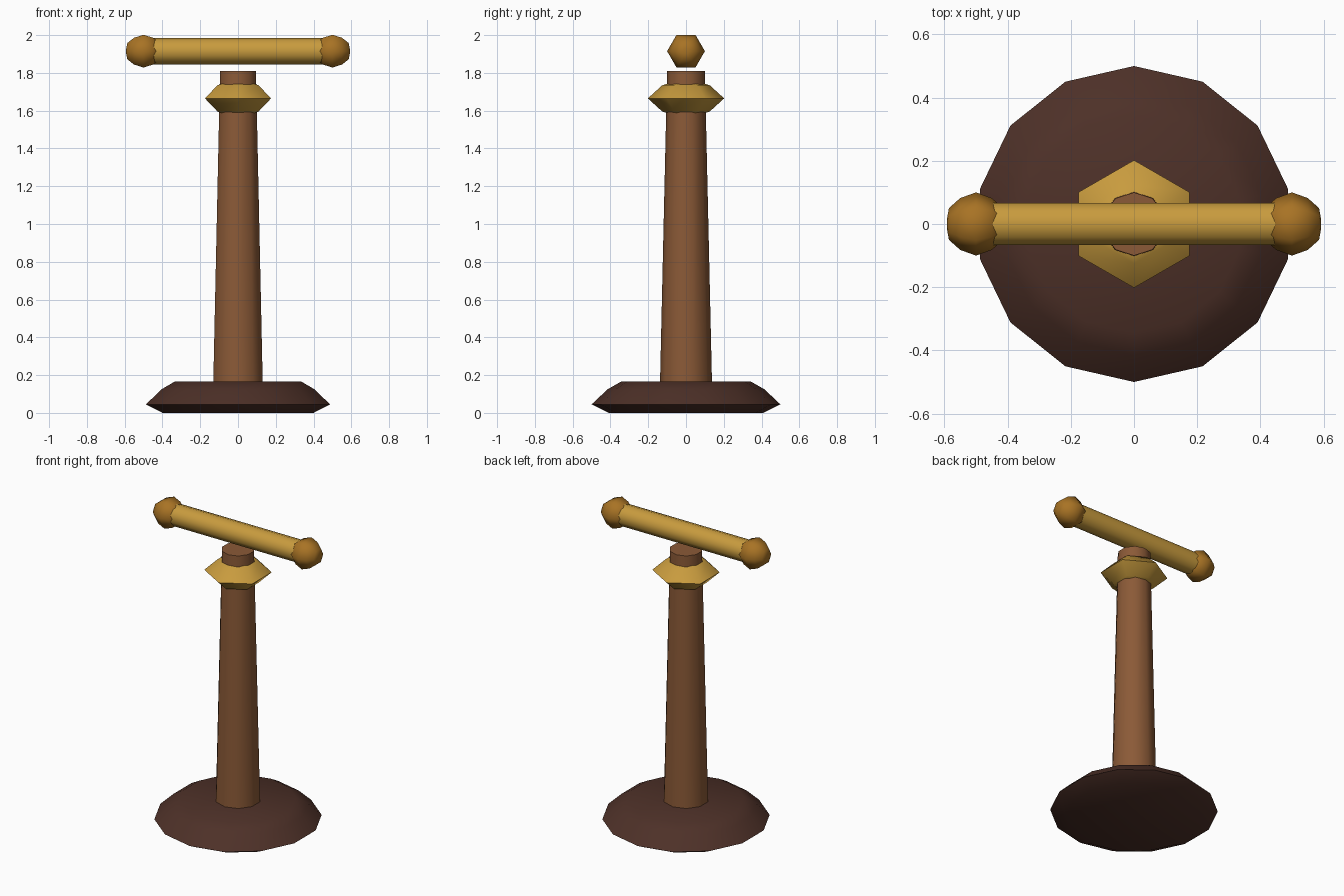
import bpy, math
from mathutils import Matrix

if "Cube" in bpy.data.objects:
    bpy.data.objects.remove(bpy.data.objects["Cube"])


def material(name, rgb):
    m = bpy.data.materials.new(name)
    m.diffuse_color = (*rgb, 1)
    m.use_nodes = True
    m.node_tree.nodes["Principled BSDF"].inputs["Base Color"].default_value = m.diffuse_color
    return m


dark_wood = material("dark wood", (0.075, 0.030, 0.021))
wood = material("brown wood", (0.258, 0.102, 0.038))
gold = material("gold", (0.578, 0.328, 0.048))
amber = material("amber", (0.392, 0.171, 0.018))


def lathe(name, profile, sides, mat, matrix=Matrix(), angle=40):
    """Capped turned solid about z; profile is (radius, z) from bottom to top,
    with the first corner of each ring on +y."""
    verts, faces = [], []
    for r, z in profile:
        for i in range(sides):
            a = math.pi / 2 + 2 * math.pi * i / sides
            verts.append(matrix @ Matrix.Translation((r * math.cos(a), r * math.sin(a), z)).translation)
    for k in range(len(profile) - 1):
        for i in range(sides):
            j = (i + 1) % sides
            a, b = k * sides, (k + 1) * sides
            faces.append((a + i, a + j, b + j, b + i))
    faces.append(tuple(reversed(range(sides))))
    top = (len(profile) - 1) * sides
    faces.append(tuple(range(top, top + sides)))
    me = bpy.data.meshes.new(name)
    me.from_pydata(verts, [], faces)
    me.materials.append(mat)
    ob = bpy.data.objects.new(name, me)
    bpy.context.collection.objects.link(ob)
    bpy.ops.object.select_all(action='DESELECT')
    ob.select_set(True)
    bpy.context.view_layer.objects.active = ob
    bpy.ops.object.shade_smooth_by_angle(angle=math.radians(angle))
    return ob


# Round foot with a bevelled rim
lathe("base", [(0.41, 0), (0.5, 0.045), (0.415, 0.125), (0.345, 0.165)], 14, dark_wood, angle=45)

# Tapered post
lathe("post", [(0.138, 0.14), (0.1, 1.81)], 10, wood)

# Collar ring near the top of the post
lathe("collar", [(0.09, 1.745), (0.125, 1.735), (0.202, 1.665), (0.125, 1.595), (0.09, 1.585)][::-1],
      6, gold, angle=65)

# Horizontal crossbar floating just above the post (10 sides, corners up and down)
along_x = Matrix.Translation((0, 0, 1.915)) @ Matrix.Rotation(math.pi / 2, 4, 'Y')
corner_up = along_x @ Matrix.Rotation(math.pi / 2, 4, 'Z')
lathe("crossbar", [(0.07, -0.5), (0.07, 0.5)], 10, gold, corner_up)

# Faceted end knobs (6 sides, corners front and back)
knob = [(0.015, -0.092), (0.05, -0.086), (0.082, -0.05), (0.1, 0), (0.082, 0.05), (0.05, 0.086), (0.015, 0.092)]
for side, x in (("left", -0.5), ("right", 0.5)):
    lathe(side + "_knob", knob, 6, amber, Matrix.Translation((x, 0, 0)) @ along_x, angle=65)
